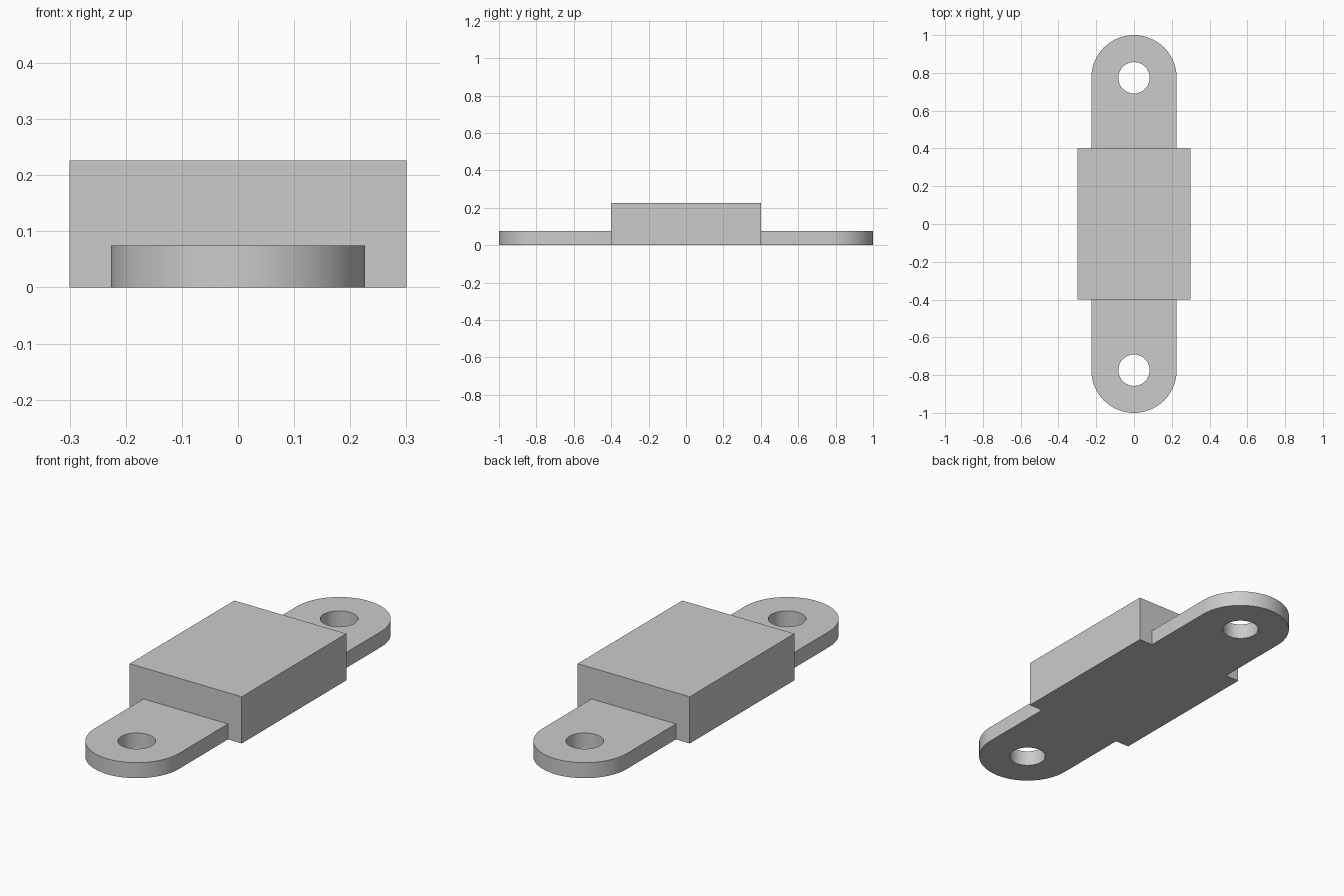
import bpy
import bmesh
from math import pi, sin, cos

BLOCK_W, BLOCK_L, BLOCK_H = 0.6, 0.8, 0.226
TAB_R, TAB_H, HOLE_R = 0.226, 0.075, 0.083
HOLE_Y = 1 - TAB_R

old = bpy.data.objects.get("Cube")
if old:
    bpy.data.objects.remove(old, do_unlink=True)

grey = bpy.data.materials.new("plain_grey")
grey.use_nodes = True
colour = (0.6, 0.6, 0.6, 1)
grey.diffuse_color = colour
grey.node_tree.nodes["Principled BSDF"].inputs["Base Color"].default_value = colour


def arc(radius, start, end, steps):
    """Points on an arc around the hole centre."""
    angles = [start + (end - start) * i / steps for i in range(steps + 1)]
    return [(radius * cos(a), HOLE_Y + radius * sin(a)) for a in angles]


def finish(bm, name):
    bmesh.ops.recalc_face_normals(bm, faces=bm.faces)
    mesh = bpy.data.meshes.new(name)
    bm.to_mesh(mesh)
    bm.free()
    mesh.materials.append(grey)
    obj = bpy.data.objects.new(name, mesh)
    bpy.context.collection.objects.link(obj)
    return obj


def make_tab(name, side):
    """Flat lug with a rounded end and a round through hole."""
    inner = BLOCK_L / 2
    outline = [(-TAB_R, inner), (TAB_R, inner)] + arc(TAB_R, 0, pi, 32)
    hole = arc(HOLE_R, 0, 2 * pi, 40)[:-1]
    bm = bmesh.new()
    for loop in (outline, hole):
        verts = [bm.verts.new((x * side, y * side, 0)) for x, y in loop]
        for i, v in enumerate(verts):
            bm.edges.new((verts[i - 1], v))
    bmesh.ops.triangle_fill(bm, edges=bm.edges[:], use_beauty=True)
    top = bmesh.ops.extrude_face_region(bm, geom=bm.faces[:], use_keep_orig=True)
    raised = [g for g in top["geom"] if isinstance(g, bmesh.types.BMVert)]
    bmesh.ops.translate(bm, verts=raised, vec=(0, 0, TAB_H))
    obj = finish(bm, name)
    bpy.ops.object.select_all(action="DESELECT")
    obj.select_set(True)
    bpy.context.view_layer.objects.active = obj
    bpy.ops.object.shade_smooth_by_angle(angle=pi / 6)


# Central block
bm = bmesh.new()
bmesh.ops.create_cube(bm, size=1)
bmesh.ops.scale(bm, verts=bm.verts, vec=(BLOCK_W, BLOCK_L, BLOCK_H))
bmesh.ops.translate(bm, verts=bm.verts, vec=(0, 0, BLOCK_H / 2))
finish(bm, "central_block")

# Mounting tabs at both ends
make_tab("front_mounting_tab", -1)
make_tab("back_mounting_tab", 1)
